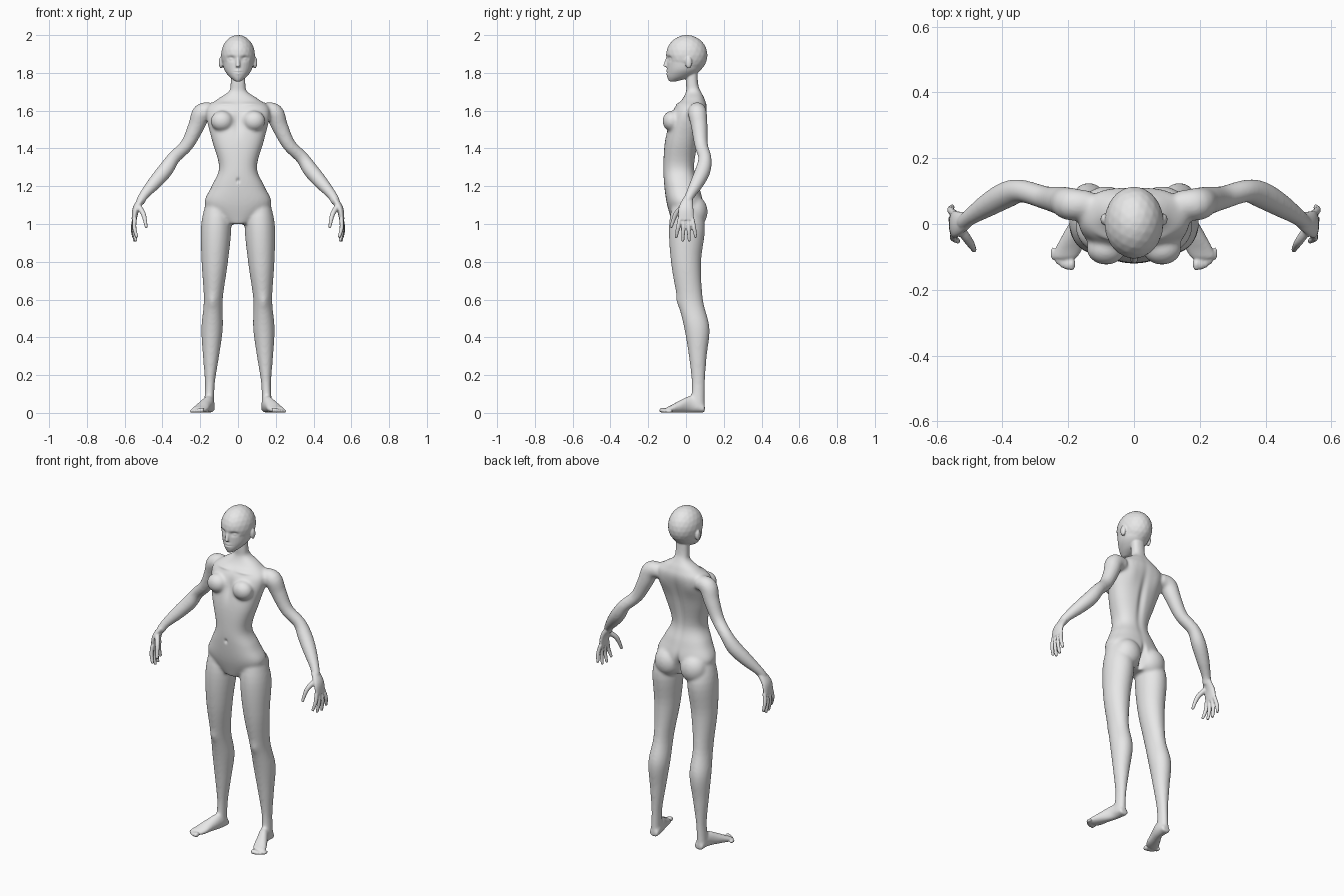
import bpy, bmesh, math
from mathutils import Vector, Matrix

cube = bpy.data.objects.get("Cube")
if cube:
    bpy.data.objects.remove(cube, do_unlink=True)

skin = bpy.data.materials.new("light_grey")
skin.use_nodes = True
skin.diffuse_color = (0.8, 0.8, 0.8, 1)
skin.node_tree.nodes["Principled BSDF"].inputs["Base Color"].default_value = skin.diffuse_color

SIDEWAYS, BACKWARD, UPWARD = Vector((1, 0, 0)), Vector((0, 1, 0)), Vector((0, 0, 1))
CENTRE_ONLY, BOTH_SIDES = (1,), (1, -1)


def refine(rows, steps=5):
    """Catmull-Rom interpolation of cross-section rows."""
    refined = []
    last = len(rows) - 1
    for i in range(last):
        window = [rows[max(i - 1, 0)], rows[i], rows[i + 1], rows[min(i + 2, last)]]
        for step in range(steps):
            t = step / steps
            refined.append([
                b + t / 2 * (c - a + t * (2 * a - 5 * b + 4 * c - d + t * (3 * (b - c) + d - a)))
                for a, b, c, d in zip(*window)])
    return refined + [list(rows[-1])]


def signed_power(value, exponent):
    return math.copysign(abs(value) ** exponent, value)


def loft(bm, rows, axis=None, across=BACKWARD, squareness=1.0, mirror=CENTRE_ONLY, segments=32):
    """Skin rings given as rows of x, y, z, radius along 'across' and optional other radius."""
    rows = refine(rows)
    points = [Vector(row[:3]) for row in rows]
    last = len(points) - 1
    for sign in mirror:
        rings = []
        for i, (point, row) in enumerate(zip(points, rows)):
            tangent = axis or (points[min(i + 1, last)] - points[max(i - 1, 0)]).normalized()
            u = (across - tangent * across.dot(tangent)).normalized()
            v = tangent.cross(u)
            ring = []
            for k in range(segments):
                angle = math.tau * k / segments
                p = (point + u * row[3] * signed_power(math.cos(angle), squareness)
                     + v * row[-1] * signed_power(math.sin(angle), squareness))
                ring.append(bm.verts.new((p.x * sign, p.y, p.z)))
            rings.append(ring)
        for lower, upper in zip(rings, rings[1:]):
            for k in range(segments):
                bm.faces.new((lower[k - 1], lower[k], upper[k], upper[k - 1]))
        bm.faces.new(reversed(rings[0]))
        bm.faces.new(rings[-1])


def stack(bm, rows, centre=lambda z: 0, **options):
    """Horizontal rings given as rows of z, half width, front y, back y."""
    rings = [(centre(z), (front + back) / 2, z, half, (back - front) / 2)
             for z, half, front, back in rows]
    loft(bm, rings, axis=UPWARD, across=SIDEWAYS, **options)


def blob(bm, centre, radii, mirror=CENTRE_ONLY):
    """Ellipsoid, optionally repeated on the other side."""
    x, y, z = centre
    for sign in mirror:
        place = Matrix.Translation((x * sign, y, z)) @ Matrix.Diagonal((*radii, 1))
        bmesh.ops.create_icosphere(bm, subdivisions=3, radius=1, matrix=place)


def fuse(bm, name, voxel, smoothing):
    """Merge overlapping parts into one continuous, smoothed skin."""
    bmesh.ops.recalc_face_normals(bm, faces=bm.faces)
    mesh = bpy.data.meshes.new(name)
    bm.to_mesh(mesh)
    bm.free()
    parts = bpy.data.objects.new(name, mesh)
    bpy.context.scene.collection.objects.link(parts)
    remesh = parts.modifiers.new("fuse", 'REMESH')
    remesh.mode, remesh.voxel_size = 'VOXEL', voxel
    soften = parts.modifiers.new("soften", 'SMOOTH')
    soften.factor, soften.iterations = 0.5, smoothing
    bpy.context.view_layer.update()
    depsgraph = bpy.context.evaluated_depsgraph_get()
    result = bpy.data.meshes.new_from_object(parts.evaluated_get(depsgraph))
    bpy.data.objects.remove(parts, do_unlink=True)
    return result


# Torso and neck
bm = bmesh.new()
stack(bm, [(1, .06, -.07, .05), (1.1, .175, -.1, .09), (1.2, .14, -.115, .07),
           (1.3, .1, -.12, .045), (1.45, .14, -.11, .07), (1.6, .17, -.07, .11),
           (1.66, .11, -.02, .1), (1.7, .05, 0, .08), (1.74, .04, 0, .065),
           (1.84, .04, 0, .06)], squareness=.85)
breast, buttock = (.085, -.075, 1.545), (.085, .045, 1.065)
blob(bm, breast, (.06, .05, .055), BOTH_SIDES)
blob(bm, buttock, (.08, .07, .085), BOTH_SIDES)

# Legs, set wider apart towards the ground
stack(bm, [(1.15, .05, -.06, .04), (1, .08, -.09, .1), (.8, .07, -.08, .08),
           (.6, .05, -.045, .09), (.45, .057, -.01, .125), (.3, .043, .015, .11),
           (.15, .026, .03, .1), (.02, .028, .02, .1)],
      centre=lambda z: .155 - z / 25, mirror=BOTH_SIDES)

# Feet: each ring rests on the ground
foot = [(.15, .1, .03, .02), (.155, .03, .03, .045), (.18, -.03, .037, .034),
        (.2, -.08, .045, .02), (.215, -.11, .04, .014)]
loft(bm, [(x, y, height, width, height) for x, y, width, height in foot],
     axis=-BACKWARD, across=SIDEWAYS, mirror=BOTH_SIDES)

# Arms
loft(bm, [(.13, .06, 1.6, .04), (.19, .06, 1.59, .05), (.22, .07, 1.52, .044),
          (.27, .08, 1.42, .036), (.34, .1, 1.35, .035), (.385, .09, 1.285, .041),
          (.44, .06, 1.22, .037), (.5, .02, 1.15, .026), (.52, 0, 1.11, .025)],
     mirror=BOTH_SIDES)
base = fuse(bm, "body_base", voxel=.007, smoothing=14)

# Head: skull, jaw, ears and nose
bm = bmesh.new()
bm.from_mesh(base)
bpy.data.meshes.remove(base)
skull, ear = (0, .004, 1.894), (.09, .014, 1.855)
blob(bm, skull, (.09, .11, .107))
stack(bm, [(1.755, .015, -.09, -.05), (1.78, .046, -.1, .03), (1.82, .074, -.1, .08),
           (1.88, .085, -.1, .1)])
blob(bm, ear, (.012, .018, .032), BOTH_SIDES)
loft(bm, [(0, -.096, 1.885, .008), (0, -.11, 1.832, .012)], across=SIDEWAYS)

# Palms
loft(bm, [(.51, .01, 1.13, .027, .019), (.54, 0, 1.08, .04, .018), (.55, 0, 1.02, .042, .013)],
     mirror=BOTH_SIDES)

# Fingers fan out from the knuckles, the middle ones reaching lowest
for spread in (-1.5, -.5, .5, 1.5):
    knuckle = Vector((.547, .022 * spread, 1.03))
    tip = Vector((.543 + .006 * spread, .035 * spread, .905 + .01 * spread ** 2))
    joint = knuckle.lerp(tip, .5) + SIDEWAYS * .008
    loft(bm, [(*knuckle, .011), (*joint, .011), (*tip, .008)], mirror=BOTH_SIDES, segments=16)

# Thumbs
loft(bm, [(.525, -.02, 1.09, .015), (.5, -.055, 1.05, .013), (.485, -.08, .98, .008)],
     mirror=BOTH_SIDES, segments=16)

# Toes, shrinking outwards from the big toe
for i in range(5):
    size = .014 / (1 + i / 8)
    blob(bm, (.19 + .014 * i, -.122 + .002 * i * i, size), (size * .85, .02, size), BOTH_SIDES)
mesh = fuse(bm, "body", voxel=.0045, smoothing=4)

# Sculpted details, mirrored: centre, falloff radii, push along y
details = {
    "eye_socket": ((.037, -.1, 1.876), (.02, .04, .012), .015),
    "eyelid": ((.037, -.09, 1.874), (.012, .03, .007), -.008),
    "mouth_line": ((0, -.1, 1.803), (.02, .03, .003), .007),
    "lips": ((0, -.1, 1.803), (.016, .03, .014), -.006),
    "collarbone": ((.07, -.045, 1.635), (.05, .04, .01), -.008),
    "breastbone": ((0, -.12, 1.55), (.022, .05, .06), .014),
    "navel": ((0, -.12, 1.23), (.009, .03, .012), .008),
    "spine": ((0, .08, 1.42), (.02, .06, .16), -.012),
    "shoulder_blade": ((.09, .1, 1.55), (.04, .04, .06), .006),
    "buttock_cleft": ((0, .1, 1.04), (.014, .06, .07), -.035),
    "kneecap": ((.138, -.04, .59), (.025, .03, .035), -.007),
}
for vertex in mesh.vertices:
    x, y, z = vertex.co
    for centre, radii, push in details.values():
        if abs(z - centre[2]) < 3 * radii[2]:
            offsets = zip((abs(x), y, z), centre, radii)
            falloff = math.exp(-sum(((p - c) / r) ** 2 for p, c, r in offsets))
            vertex.co.y += push * falloff
    vertex.co.z = max(vertex.co.z, 0)

# Finished figure
mesh.name = "body"
mesh.materials.clear()
mesh.materials.append(skin)
mesh.shade_smooth()
figure = bpy.data.objects.new("body", mesh)
bpy.context.scene.collection.objects.link(figure)
